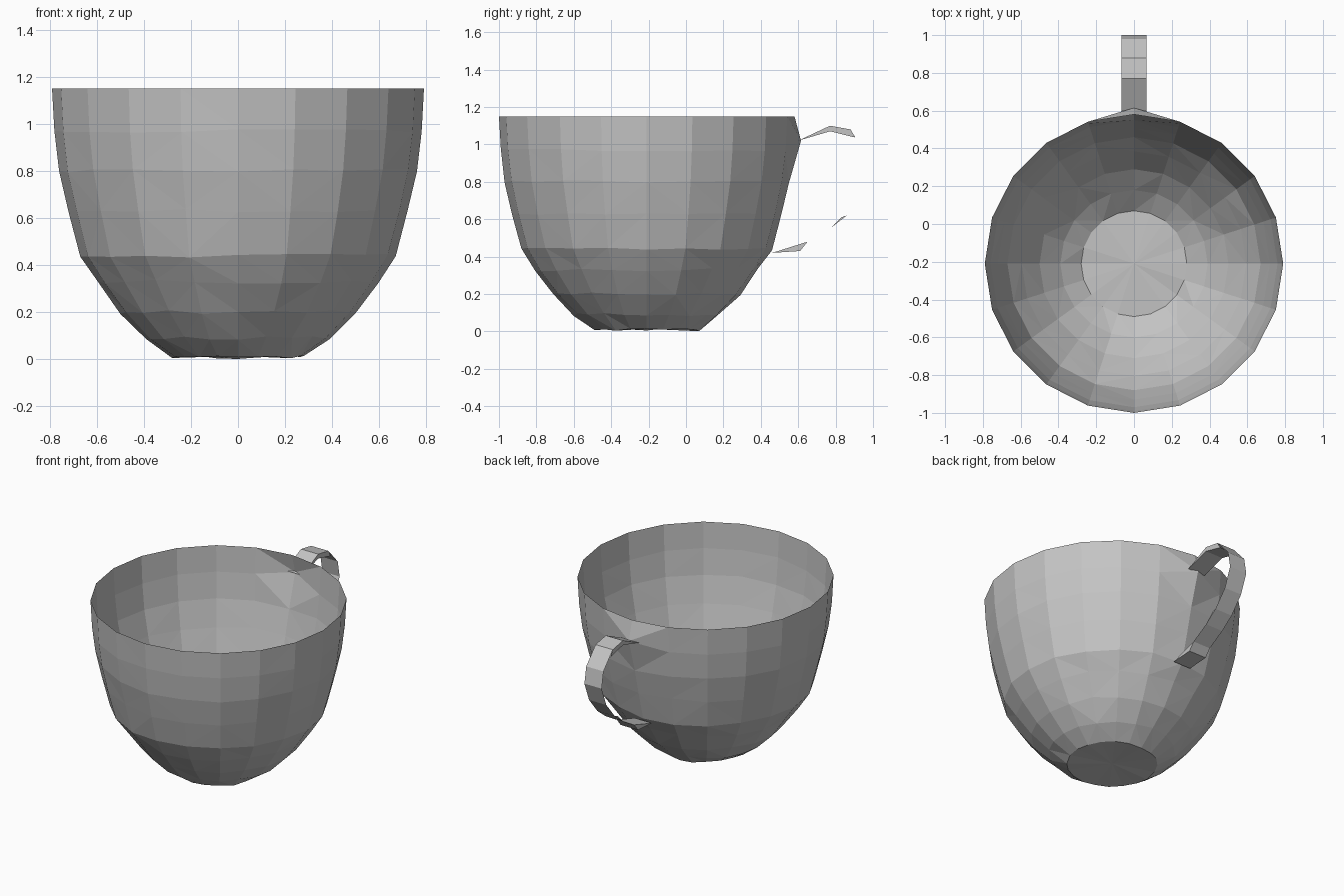
import bpy
import bmesh
import random
from math import sin, cos, pi

random.seed(4)
cube = bpy.data.objects.get("Cube")
if cube:
    bpy.data.objects.remove(cube)

grey = bpy.data.materials.new("plain grey")
grey.use_nodes = True
tone = (0.55, 0.55, 0.55, 1)
grey.diffuse_color = tone
grey.node_tree.nodes["Principled BSDF"].inputs["Base Color"].default_value = tone


def finish(bm, name):
    mesh = bpy.data.meshes.new(name)
    bm.to_mesh(mesh)
    bm.free()
    mesh.materials.append(grey)
    obj = bpy.data.objects.new(name, mesh)
    bpy.context.collection.objects.link(obj)
    return obj


# Cup wall: thin faceted shell, radius and height from rim to foot
SIDES, CENTRE_Y, HALF = 20, -0.21, 0.065
profile = [(0.79, 1.15), (0.78, 0.97), (0.76, 0.80), (0.72, 0.63),
           (0.67, 0.44), (0.595, 0.33), (0.50, 0.20), (0.39, 0.09), (0.28, 0.008)]
bm = bmesh.new()
rings = []
for row, (radius, z) in enumerate(profile):
    ring = []
    for i in range(SIDES):
        a = 2 * pi * i / SIDES
        # slight hand-made unevenness below the rim
        wobble = random.uniform(-0.008, 0.008) if row else 0
        x, y, h = radius * cos(a), CENTRE_Y + radius * sin(a), z + wobble
        if i == SIDES // 4 and row == 1:
            y, h = 0.615, 1.02      # wall drawn out to meet the handle
        ring.append(bm.verts.new((x, y, max(h, 0))))
    rings.append(ring)
for upper, lower in zip(rings, rings[1:]):
    for i in range(SIDES):
        j = (i + 1) % SIDES
        bm.faces.new((upper[i], lower[i], lower[j], upper[j]))
# Floor fan
hub = bm.verts.new((0, CENTRE_Y, 0.014))
for i in range(SIDES):
    bm.faces.new((rings[-1][i], hub, rings[-1][(i + 1) % SIDES]))
bmesh.ops.recalc_face_normals(bm, faces=bm.faces)
bmesh.ops.triangulate(bm, faces=bm.faces, quad_method='SHORT_EDGE')
finish(bm, "cup_bowl")

# Handle: flat ribbon following an ear-shaped path of (y, z)
outer = [(0.60, 1.02), (0.77, 1.10), (0.88, 1.08), (0.98, 0.97), (1.0, 0.86),
         (0.95, 0.73), (0.86, 0.62), (0.77, 0.55), (0.65, 0.48), (0.46, 0.42)]


def ribbon(name, path):
    bm = bmesh.new()
    pairs = [[bm.verts.new((s * HALF, y, z)) for s in (-1, 1)] for y, z in path]
    for (a, b), (c, d) in zip(pairs, pairs[1:]):
        bm.faces.new((a, b, d, c))
    return finish(bm, name)


ribbon("handle_band", outer)

# Webs: thin side fillets and undersides of the handle
webs = {"upper_web": [(0.60, 1.02), (0.77, 1.07), (0.905, 1.037), (0.88, 1.08), (0.77, 1.10)],
        "middle_web": [(0.77, 0.55), (0.83, 0.61), (0.86, 0.62)],
        "lower_web": [(0.46, 0.42), (0.61, 0.43), (0.65, 0.48)]}
for name, path in webs.items():
    bm = bmesh.new()
    for side in (-1, 1):
        bm.faces.new([bm.verts.new((side * HALF, y, z)) for y, z in path])
    finish(bm, name)
ribbon("upper_underside", webs["upper_web"][:3])
ribbon("lower_underside", webs["lower_web"])
